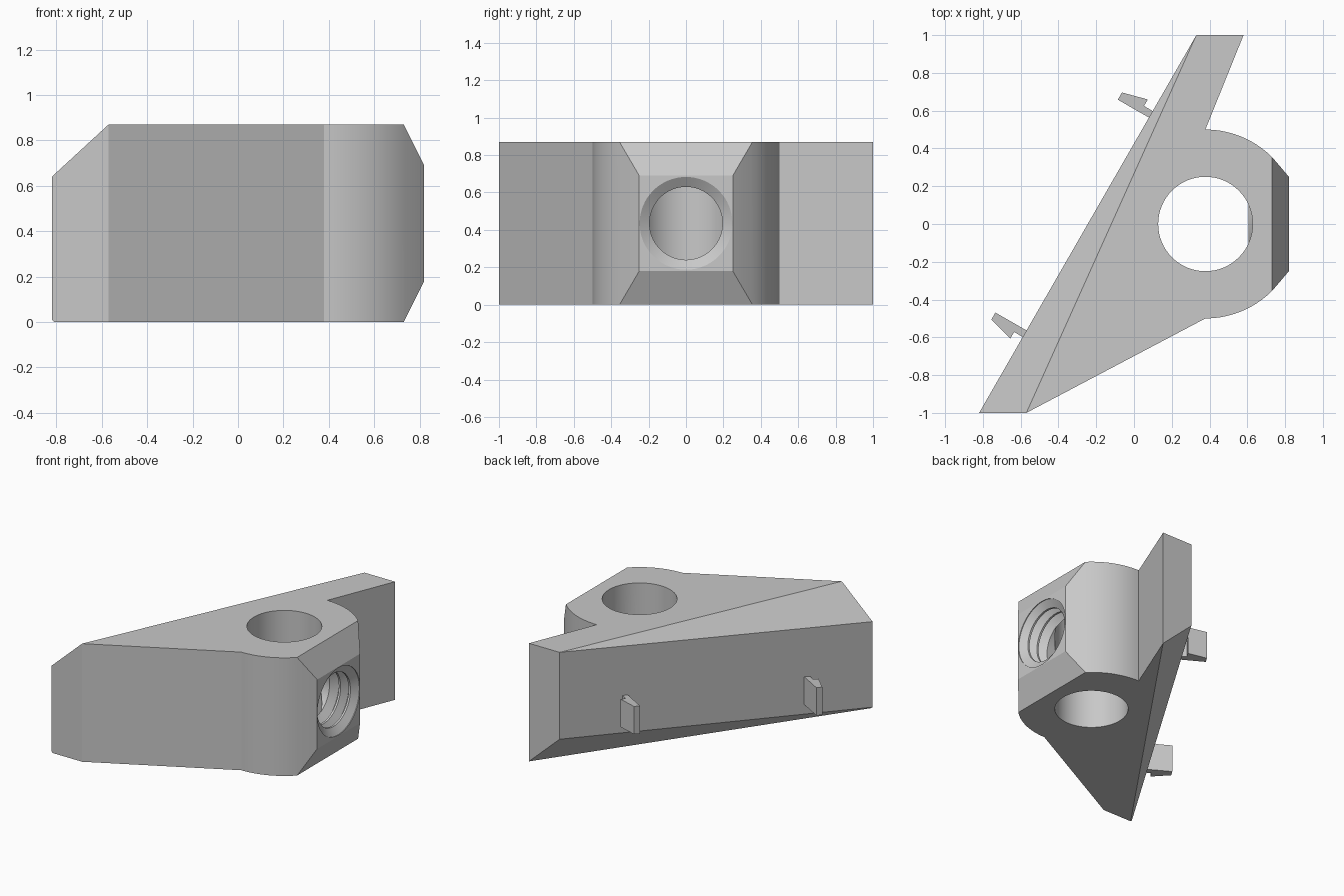
import bpy, bmesh
from math import sin, cos, pi, radians
from mathutils import Vector

if "Cube" in bpy.data.objects:
    bpy.data.objects.remove(bpy.data.objects["Cube"], do_unlink=True)

grey = bpy.data.materials.new("plain_grey")
grey.use_nodes = True
grey.diffuse_color = (0.58, 0.58, 0.58, 1)
grey.node_tree.nodes["Principled BSDF"].inputs["Base Color"].default_value = (0.58, 0.58, 0.58, 1)

HEIGHT, MID = 0.87, 0.435
HOLE_X, HOLE_R = 0.378, 0.25


def finish(bm, name, recalc=True):
    if recalc:
        bmesh.ops.recalc_face_normals(bm, faces=bm.faces)
    mesh = bpy.data.meshes.new(name)
    bm.to_mesh(mesh)
    bm.free()
    mesh.materials.append(grey)
    obj = bpy.data.objects.new(name, mesh)
    bpy.context.collection.objects.link(obj)
    return obj


def prism(outline, z0, z1):
    bm = bmesh.new()
    face = bm.faces.new([bm.verts.new((x, y, z0)) for x, y in outline])
    up = bmesh.ops.extrude_face_region(bm, geom=[face])
    for v in up["geom"]:
        if isinstance(v, bmesh.types.BMVert):
            v.co.z = z1
    return bm


def slice_off(bm, a, b, c, outside):
    """Cut the solid with the plane a-b-c, dropping the side holding 'outside'."""
    a, b, c = Vector(a), Vector(b), Vector(c)
    n = (b - a).cross(c - a).normalized()
    if n.dot(Vector(outside) - a) < 0:
        n = -n
    cut = bmesh.ops.bisect_plane(bm, geom=bm.verts[:] + bm.edges[:] + bm.faces[:],
                                 dist=1e-5, plane_co=a, plane_no=n, clear_outer=True)
    edges = [e for e in bm.edges if e.is_boundary]
    bmesh.ops.holes_fill(bm, edges=edges, sides=0)


def lathe_x(profile, segments=64, caps=True):
    """Revolve (x, radius) points around the bore axis."""
    bm = bmesh.new()
    rings = []
    for x, r in profile:
        rings.append([bm.verts.new((x, r * cos(2 * pi * i / segments),
                                    MID + r * sin(2 * pi * i / segments)))
                      for i in range(segments)])
    for p, q in zip(rings, rings[1:]):
        for i in range(segments):
            j = (i + 1) % segments
            bm.faces.new((p[i], p[j], q[j], q[i]))
    if caps:
        bm.faces.new(rings[0])
        bm.faces.new(rings[-1])
    return bm


def smooth(obj, angle=25):
    bpy.ops.object.select_all(action='DESELECT')
    obj.select_set(True)
    bpy.context.view_layer.objects.active = obj
    bpy.ops.object.shade_smooth_by_angle(angle=radians(angle))


# Body: slanted back wall, rounded nose with a squared tip
arc = [(HOLE_X + 0.5 * cos(radians(a)), 0.5 * sin(radians(a))) for a in range(-90, -44, 3)]
nose = arc + [(0.82, -0.25)]
nose += [(x, -y) for x, y in reversed(nose)]
outline = [(-0.82, -1), (-0.57, -1)] + nose + [(0.58, 1), (0.33, 1)]
bm = prism(outline, 0, HEIGHT)

# Sloping top and underside facets along the slanted wall
slice_off(bm, (-0.57, -1, HEIGHT), (0.33, 1, HEIGHT), (-0.82, -1, 0.64), (-0.82, -1, HEIGHT))
slice_off(bm, (0.58, 1, 0), (0.33, 1, 0.23), (-0.82, -1, 0.01), (0.33, 1, 0))
# Tip bevels, top and bottom
slice_off(bm, (0.73, 0, HEIGHT), (0.73, 1, HEIGHT), (0.82, 0, 0.69), (0.82, 0, HEIGHT))
slice_off(bm, (0.73, 0, 0), (0.73, 1, 0), (0.82, 0, 0.18), (0.82, 0, 0))
body = finish(bm, "bracket_body")

# Vertical hole and ridged side bore
circle = [(HOLE_X + HOLE_R * cos(2 * pi * i / 64), HOLE_R * sin(2 * pi * i / 64)) for i in range(64)]
hole = finish(prism(circle, -0.2, HEIGHT + 0.2), "hole_cutter")
profile = [(0.9, 0.248), (0.815, 0.248)]
for k in range(2):
    x = 0.78 - k * 0.08
    profile += [(x, 0.195), (x - 0.015, 0.195), (x - 0.045, 0.248), (x - 0.05, 0.248)]
profile += [(0.61, 0.195), (0.45, 0.195)]
bore = finish(lathe_x(profile), "bore_cutter")
for cutter in (hole, bore):
    cutter.hide_render = True
    mod = body.modifiers.new(cutter.name, 'BOOLEAN')
    mod.operation = 'DIFFERENCE'
    mod.solver = 'EXACT'
    mod.object = cutter
    bpy.context.view_layer.objects.active = body
    bpy.ops.object.modifier_apply(modifier=mod.name)
    bpy.data.objects.remove(cutter, do_unlink=True)
smooth(body)

# Last ridge of the bore, reaching slightly into the hole
ridge = lathe_x([(0.605, 0.195), (0.64, 0.248)], caps=False)
for f in ridge.faces:
    if f.normal.x < 0 or f.normal.length == 0:
        f.normal_update()
    if f.normal.x < 0:
        f.normal_flip()
smooth(finish(ridge, "bore_ridge", recalc=False))

# Two barbed clips on the slanted wall, mirrored along its length
along = Vector((1.15, 2, 0)).normalized()
out = Vector((-along.y, along.x, 0))
centre = Vector((-0.245, 0, 0))
clip = [(0.65, -0.02), (0.65, 0.19), (0.694, 0.19), (0.73, 0.053), (0.69, 0.053), (0.69, -0.02)]
for side, name in ((-1, "front_clip"), (1, "rear_clip")):
    bm = prism([(side * s, d) for s, d in clip], 0.19, 0.395)
    for v in bm.verts:
        s, d, z = v.co
        v.co = centre + along * s + out * d + Vector((0, 0, z + 0.095 * s))
    finish(bm, name)
